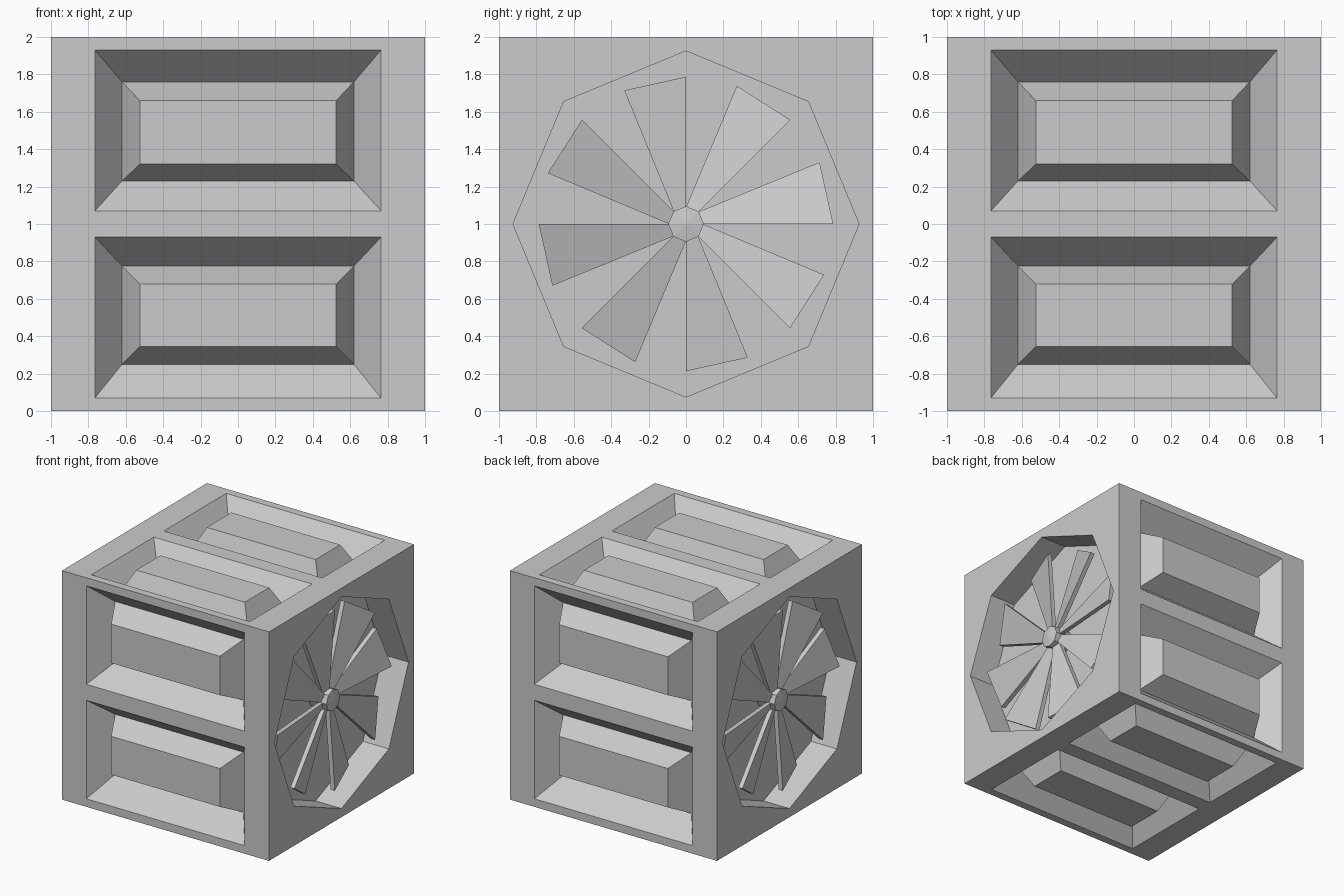
import bpy, bmesh
from math import sin, cos, radians, pi
from mathutils import Matrix, Vector

if "Cube" in bpy.data.objects:
    bpy.data.objects.remove(bpy.data.objects["Cube"])

UP = Matrix.Translation((0, 0, 1))          # model is built around the origin, then lifted


def finish(bm, name):
    bmesh.ops.remove_doubles(bm, verts=bm.verts[:], dist=0.0005)
    bmesh.ops.recalc_face_normals(bm, faces=bm.faces[:])
    bm.transform(UP)
    me = bpy.data.meshes.new(name)
    bm.to_mesh(me)
    bm.free()
    ob = bpy.data.objects.new(name, me)
    bpy.context.collection.objects.link(ob)
    return ob


def face(bm, pts, m):
    bm.faces.new([bm.verts.new(m @ Vector(p)) for p in pts])


def loft(bm, rings, m, start=False, end=True):
    """Skin equal-length closed rings, with optional caps."""
    n = len(rings[0])
    for a, b in zip(rings, rings[1:]):
        for i in range(n):
            j = (i + 1) % n
            face(bm, [a[i], a[j], b[j], b[i]], m)
    if start:
        face(bm, rings[0], m)
    if end:
        face(bm, rings[-1], m)


def rect(hx, v0, v1, y):
    return [(-hx, y, v0), (hx, y, v0), (hx, y, v1), (-hx, y, v1)]


def polar(x, r, deg):
    return (x, r * cos(radians(deg)), r * sin(radians(deg)))


def octagon(x, r):
    return [polar(x, r, 45 * i) for i in range(8)]


SIDES = [("right", Matrix()), ("left", Matrix.Rotation(pi, 4, 'Z'))]

# Cube body
body = bmesh.new()
xs = [-1, -.765, .765, 1]
vs = [-1, -.93, -.07, 0, .07, .93, 1]
panels = [((.07, .93), (.23, .76), (.32, .66)),
          ((-.93, -.07), (-.75, -.225), (-.655, -.32))]
for k in range(4):
    m = Matrix.Rotation(k * pi / 2, 4, 'X')
    # flat frame around the two panels
    for i in range(3):
        for j in range(6):
            if i == 1 and j in (1, 4):
                continue
            face(body, [(xs[i], -1, vs[j]), (xs[i + 1], -1, vs[j]),
                        (xs[i + 1], -1, vs[j + 1]), (xs[i], -1, vs[j + 1])], m)
    # sloping moat with a flush raised centre
    for outer, base, top in panels:
        loft(body, [rect(.765, *outer, -1), rect(.62, *base, -.81),
                    rect(.525, *top, -1)], m)

# Octagonal wells in both ends
for name, m in SIDES:
    for q in range(4):
        mq = m @ Matrix.Rotation(q * pi / 2, 4, 'X')
        for s in (1, -1):
            face(body, [polar(1, .925, 0)] + [(1, 1, s * v) for v in (0, .07, .93, 1)]
                 + [polar(1, .925, 45 * s)], mq)
    loft(body, [octagon(1, .925), octagon(.75, .925)], m)
finish(body, "cube_body")

# Fans
T = .04
for name, m in SIDES:
    hub = bmesh.new()
    loft(hub, [octagon(.75, .095), octagon(.92, .095), octagon(.935, .002)], m, start=True)
    finish(hub, name + "_fan_hub")

    blades = bmesh.new()
    for k in range(8):
        b = bmesh.new()
        a = 45 * k
        front = [polar(.885, .09, a), polar(.935, .787, a),
                 polar(.84, .787, a + 24.8), polar(.865, .09, a + 45)]
        back = [(x - T, y, z) for x, y, z in front]
        loft(b, [front, back], m, start=True)
        bmesh.ops.remove_doubles(b, verts=b.verts[:], dist=0.0005)
        bmesh.ops.recalc_face_normals(b, faces=b.faces[:])
        tmp = bpy.data.meshes.new("blade_part")
        b.to_mesh(tmp)
        b.free()
        blades.from_mesh(tmp)
        bpy.data.meshes.remove(tmp)
    blades.transform(UP)
    me = bpy.data.meshes.new(name + "_fan_blades")
    blades.to_mesh(me)
    blades.free()
    bpy.context.collection.objects.link(bpy.data.objects.new(name + "_fan_blades", me))
